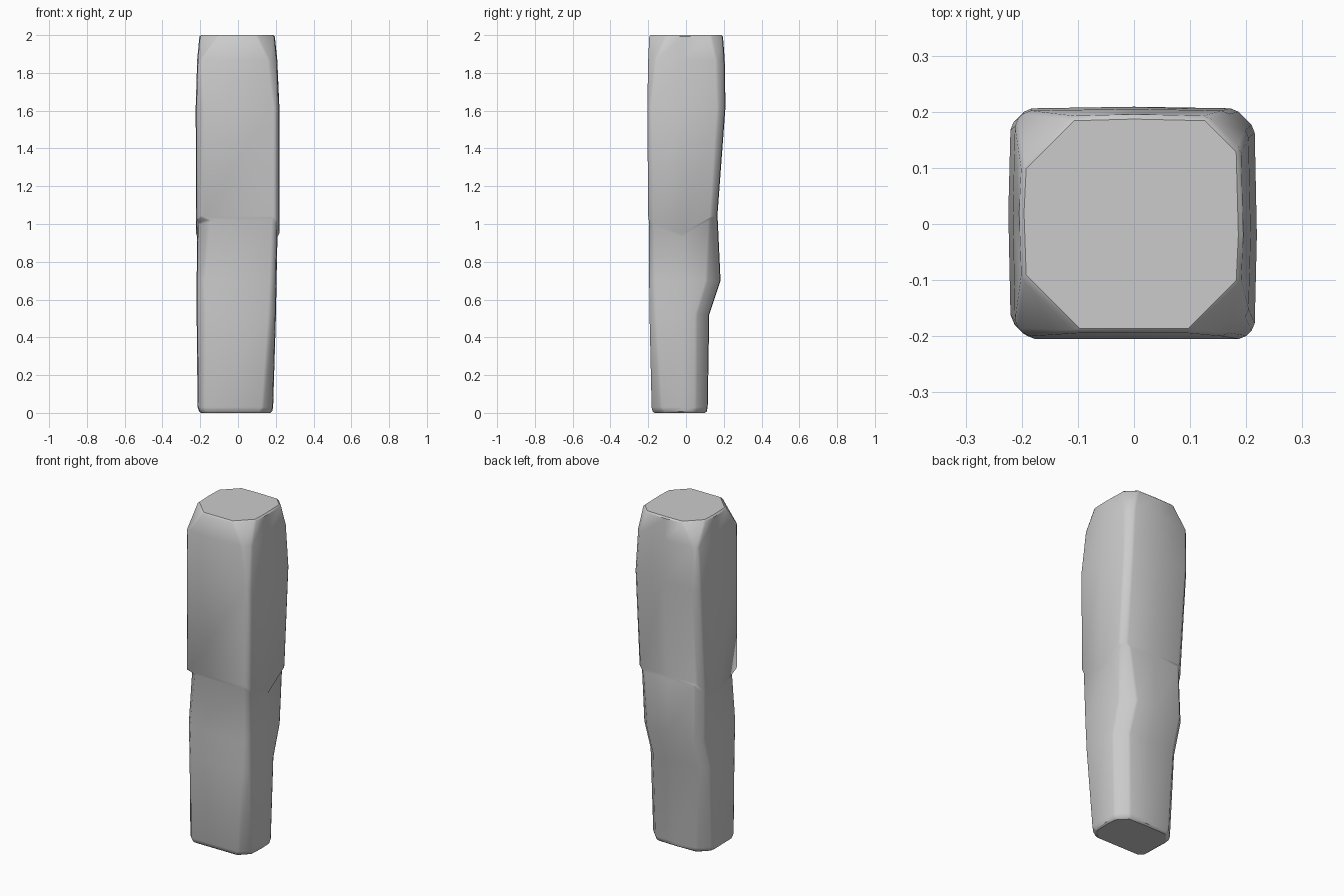
import bpy, bmesh, math

if "Cube" in bpy.data.objects:
    bpy.data.objects.remove(bpy.data.objects["Cube"])

# Each ring: z, left x, right x, front y, back y,
# corner chamfers (front-left, front-right, back-right, back-left), side dip in z
RINGS = [
    (0.00, -0.20, 0.175, -0.175, 0.105, 0.03, 0.06, 0.06, 0.06, 0.0),
    (0.03, -0.21, 0.182, -0.182, 0.112, 0.03, 0.05, 0.06, 0.06, 0.0),
    (0.52, -0.215, 0.197, -0.193, 0.12, 0.04, 0.03, 0.065, 0.04, 0.0),
    (0.70, -0.215, 0.20, -0.195, 0.18, 0.035, 0.025, 0.07, 0.045, 0.0),
    (1.02, -0.212, 0.205, -0.197, 0.165, 0.065, 0.02, 0.04, 0.04, 0.09),
    (1.04, -0.218, 0.215, -0.20, 0.163, 0.025, 0.02, 0.03, 0.035, 0.09),
    (1.62, -0.22, 0.215, -0.205, 0.206, 0.035, 0.02, 0.035, 0.03, 0.0),
    (1.87, -0.212, 0.204, -0.20, 0.202, 0.02, 0.04, 0.04, 0.02, 0.0),
    (2.00, -0.20, 0.19, -0.194, 0.192, 0.10, 0.09, 0.06, 0.09, 0.0),
]


def ring_points(z, x0, x1, y0, y1, fl, fr, br, bl, dip):
    """Chamfered rectangle with a mid point on each long side."""
    return [
        (x0 + fl, y0, z), (x1 - fr, y0, z),
        (x1, y0 + fr, z - dip * 0.3), (x1 + 0.004, -0.02, z - dip),
        (x1, y1 - br, z), (x1 - br, y1, z),
        (0.0, y1 + 0.003, z),
        (x0 + bl, y1, z), (x0, y1 - bl, z - dip * 0.7),
        (x0 - 0.004, 0.02, z - dip), (x0, y0 + fl, z - dip * 0.2),
    ]


# Rough-hewn stone pillar, lofted through the rings
bm = bmesh.new()
loops = [[bm.verts.new(p) for p in ring_points(*r)] for r in RINGS]
n = len(loops[0])
for low, high in zip(loops, loops[1:]):
    for i in range(n):
        j = (i + 1) % n
        bm.faces.new((low[i], low[j], high[j], high[i]))
bm.faces.new(loops[0][::-1])
bm.faces.new(loops[-1])
bmesh.ops.recalc_face_normals(bm, faces=bm.faces[:])

mesh = bpy.data.meshes.new("stone_pillar")
bm.to_mesh(mesh)
bm.free()
pillar = bpy.data.objects.new("stone_pillar", mesh)
bpy.context.collection.objects.link(pillar)

# Small bevel softens the cut edges
bevel = pillar.modifiers.new("soft_edges", 'BEVEL')
bevel.width = 0.008
bevel.segments = 1
bevel.limit_method = 'ANGLE'
bevel.angle_limit = math.radians(40)

bpy.context.view_layer.objects.active = pillar
pillar.select_set(True)
bpy.ops.object.shade_smooth_by_angle(angle=math.radians(60))
